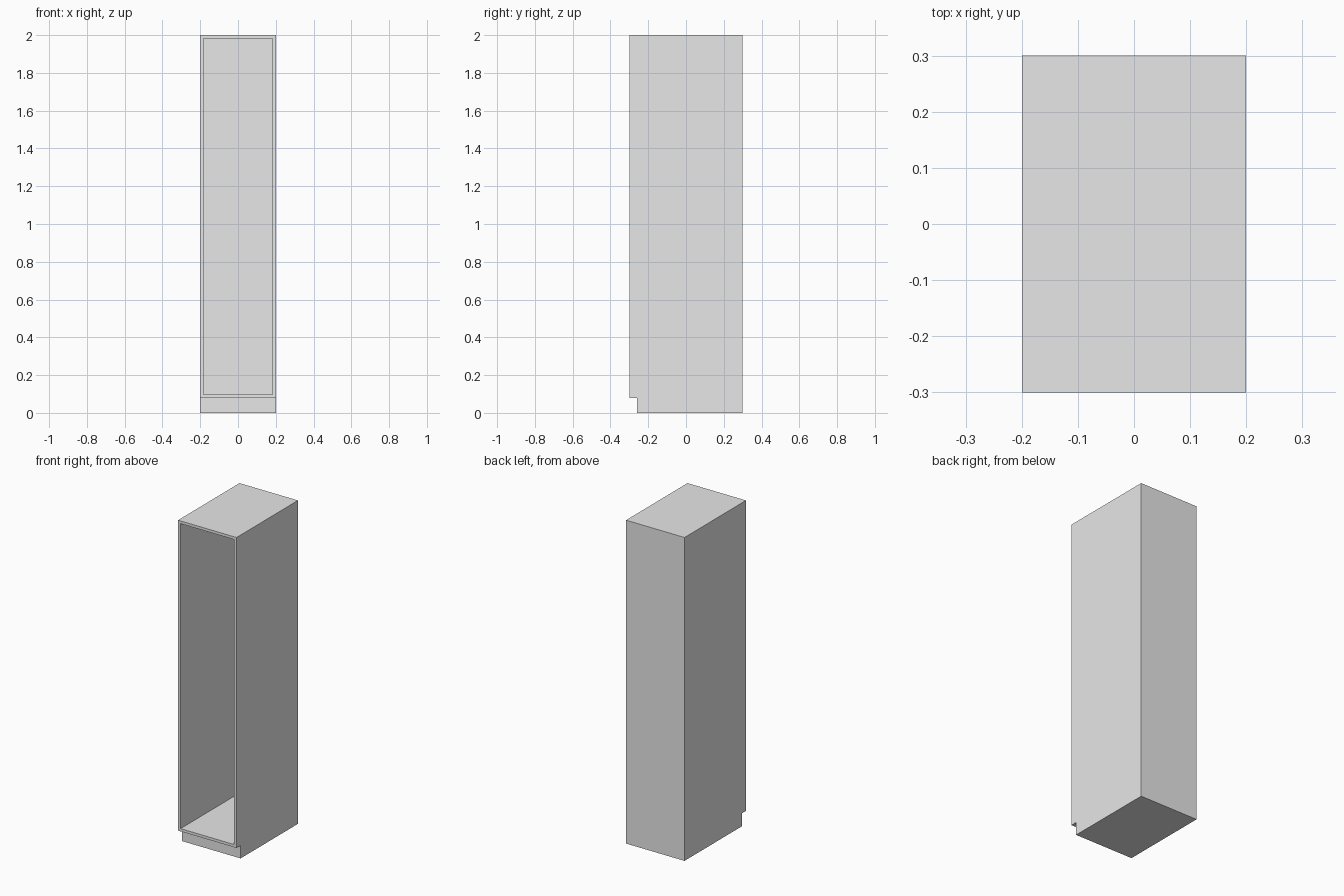
import bpy, bmesh
from mathutils import Vector

WIDTH, HEIGHT, HALF_DEPTH = 0.4, 2.0, 0.3
KICK_HEIGHT, KICK_DEPTH, PANEL = 0.08, 0.04, 0.017

cube = bpy.data.objects.get("Cube")
if cube:
    bpy.data.objects.remove(cube, do_unlink=True)

# Plain grey finish
grey = bpy.data.materials.new("light_grey")
grey.use_nodes = True
grey.diffuse_color = (0.8, 0.8, 0.8, 1)
grey.node_tree.nodes["Principled BSDF"].inputs["Base Color"].default_value = grey.diffuse_color

# Side profile with the recessed kick, extruded across the width
bm = bmesh.new()
kick_y = -HALF_DEPTH + KICK_DEPTH
profile = [(kick_y, 0), (HALF_DEPTH, 0), (HALF_DEPTH, HEIGHT),
           (-HALF_DEPTH, HEIGHT), (-HALF_DEPTH, KICK_HEIGHT), (kick_y, KICK_HEIGHT)]
side = bm.faces.new([bm.verts.new((-WIDTH / 2, y, z)) for y, z in profile])
result = bmesh.ops.extrude_face_region(bm, geom=[side])
bmesh.ops.translate(bm, vec=Vector((WIDTH, 0, 0)),
                    verts=[v for v in result["geom"] if isinstance(v, bmesh.types.BMVert)])
bmesh.ops.recalc_face_normals(bm, faces=bm.faces)

# Open front: inset by the panel thickness, then push in to the back panel
front = min(bm.faces, key=lambda f: f.calc_center_median().y)
bmesh.ops.inset_individual(bm, faces=[front], thickness=PANEL, use_even_offset=True)
back = bmesh.ops.extrude_discrete_faces(bm, faces=[front])["faces"][0]
bmesh.ops.translate(bm, vec=Vector((0, 2 * HALF_DEPTH - PANEL, 0)), verts=back.verts)

mesh = bpy.data.meshes.new("cabinet_carcass")
bm.to_mesh(mesh)
bm.free()
mesh.materials.append(grey)
carcass = bpy.data.objects.new("cabinet_carcass", mesh)
bpy.context.scene.collection.objects.link(carcass)
